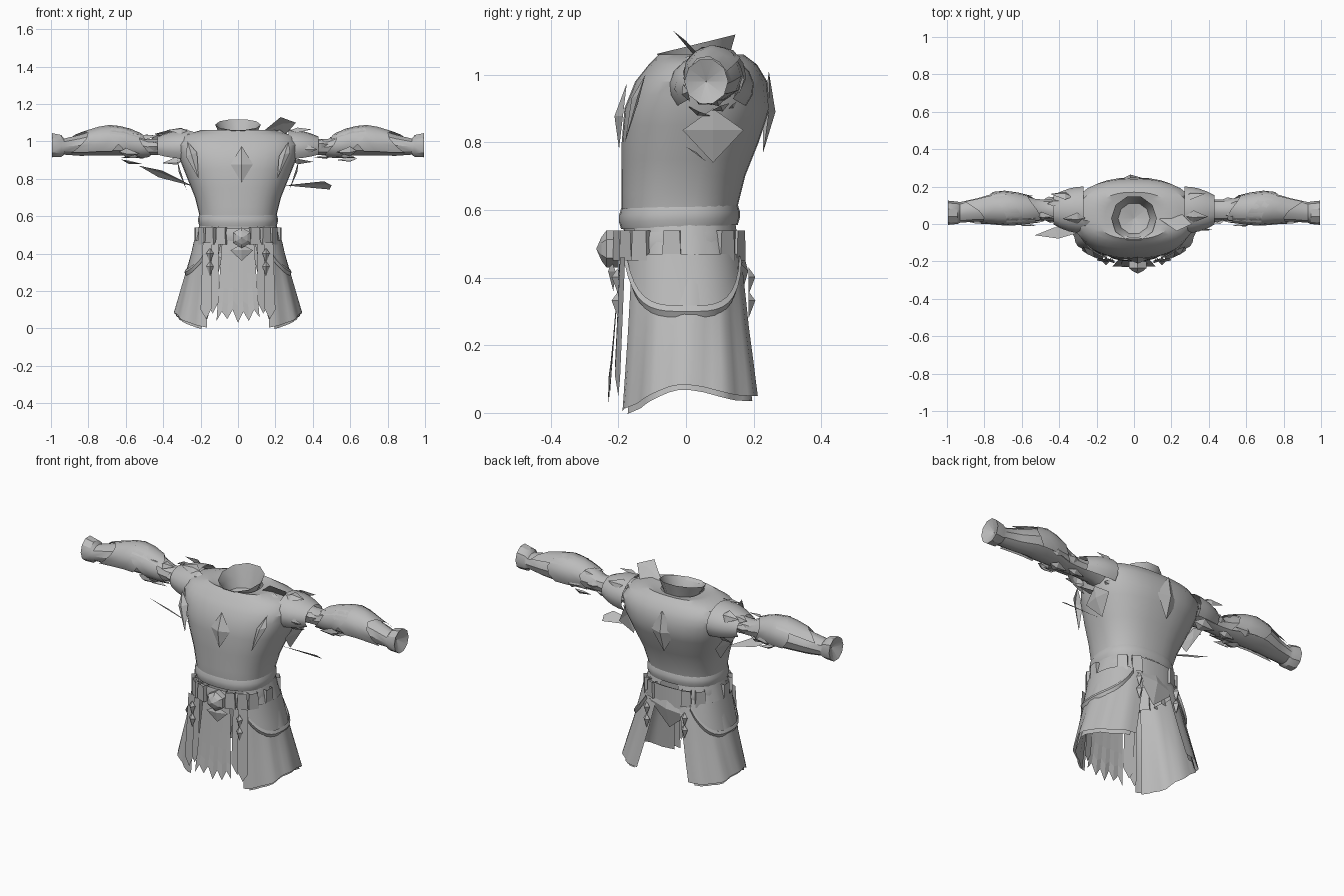
import bpy, math, random
from math import sin, cos, pi, radians
from mathutils import Vector as V

random.seed(4)
if "Cube" in bpy.data.objects:
    bpy.data.objects.remove(bpy.data.objects["Cube"])

GREY = (0.5, 0.5, 0.5, 1)
mat = bpy.data.materials.new("plain grey")
mat.use_nodes = True
mat.diffuse_color = GREY
mat.node_tree.nodes["Principled BSDF"].inputs["Base Color"].default_value = GREY


def make(name, verts, faces, smooth=True):
    me = bpy.data.meshes.new(name)
    me.from_pydata([tuple(v) for v in verts], [], faces)
    me.materials.append(mat)
    ob = bpy.data.objects.new(name, me)
    bpy.context.collection.objects.link(ob)
    if smooth:
        bpy.ops.object.select_all(action='DESELECT')
        ob.select_set(True)
        bpy.context.view_layer.objects.active = ob
        bpy.ops.object.shade_smooth_by_angle(angle=radians(35))
    return ob


def sheet(name, nu, nv, f, closed=False, smooth=True):
    """Surface grid from f(u, v), u and v from 0 to 1; closed wraps u."""
    cols = nu if closed else nu + 1
    verts = [V(f(i / nu, j / nv)) for j in range(nv + 1) for i in range(cols)]
    faces = []
    for j in range(nv):
        for i in range(nu):
            k = (i + 1) % cols
            faces.append((j * cols + i, j * cols + k, (j + 1) * cols + k, (j + 1) * cols + i))
    return make(name, verts, faces, smooth)


def shard(name, tip, base, side, bulge=(0, 0, 0), wide=0.35):
    """Kite-shaped plate from base to tip with a raised ridge point."""
    tip, base, side = V(tip), V(base), V(side)
    mid = base.lerp(tip, wide)
    verts = [base, mid + side, tip, mid - side, mid + V(bulge)]
    return make(name, verts, [(0, 1, 4), (1, 2, 4), (2, 3, 4), (3, 0, 4)], False)


def lookup(rows, t):
    t = max(0, min(1, t)) * (len(rows) - 1)
    i = min(int(t), len(rows) - 2)
    return [a + (b - a) * (t - i) for a, b in zip(rows[i], rows[i + 1])]


def squared(t):
    return math.copysign(abs(t) ** .83, t)


def oval(row, a, grow=0):
    z, w, front, back = row
    return ((w + grow) * squared(cos(a)),
            (front + back) / 2 + ((back - front) / 2 + grow) * squared(sin(a)), z)


# Torso shell: height, half width, front y, back y
BODY = [(.5, .2, -.18, .14), (.6, .205, -.19, .15), (.7, .23, -.19, .175),
        (.8, .27, -.19, .215), (.9, .31, -.182, .248), (.98, .33, -.15, .24),
        (1.03, .3, -.11, .21), (1.06, .2, -.08, .17), (1.05, .11, -.07, .13)]
sheet("torso", 32, 16, lambda u, v: oval(lookup(BODY, v), 2 * pi * u), True)

# Flared collar, higher at the back, with a closed throat: radius, height, tilt
COLLAR = [(.001, .97, 0), (.085, .99, 0), (.1, 1.04, .005), (.122, 1.09, .03)]


def collar(u, v):
    a = 2 * pi * u
    r, z, tilt = lookup(COLLAR, v)
    return (r * cos(a), .03 + r * sin(a), z + tilt * sin(a))


sheet("collar", 10, 3, collar, True)


# Waist band and belt
def band(name, z0, z1, row, tilt=0):
    def f(u, v):
        a = 2 * pi * u
        x, y, _ = oval((0, *row), a, .007 * sin(pi * v))
        return (x, y, z0 + (z1 - z0) * v + tilt * sin(a))
    sheet(name, 28, 3, f, True)


band("waist_band", .55, .61, (.207, -.192, .153), .006)
band("belt", .46, .535, (.212, -.195, .16))

# Skirt side panels with a curved hem, open at front and back
SKIRT = [(.58, .2, -.185, .145), (.42, .24, -.19, .175), (.25, .285, -.195, .2), (.05, .34, -.205, .235)]


def skirt_point(a, t, grow=0):
    return oval(lookup(SKIRT, t), a, grow)


for s, tag in ((1, "left"), (-1, "right")):
    def panel(u, v, grow=0):
        a = radians((-50 - 15 * v) * (1 - u) + (80 - 15 * v) * u)
        x, y, z = skirt_point(a, v, grow + .006 * v * sin(u * 30))
        hem = .04 * math.exp(-((u - .45) / .2) ** 2) - .045 * (1 - u) ** 3
        return (s * x, y, z + v * hem)

    def lining(u, v):
        x, y, z = panel(.05 + .9 * u, v, -.012)
        return (x, y, z - .015 * v)

    # Draped hip cloth with a raised strap along its edge
    def drape(u, v, grow=.01, high=.47):
        a = radians(-58 + 118 * u)
        bottom = .3 + .15 * abs(2 * u - 1) ** 3
        z = bottom + (high - bottom) * v
        x, y, _ = skirt_point(a, (.58 - z) / .53, grow)
        return (s * x, y, z)

    def strap(u, v):
        x, y, z = drape(u, 0, .012 + .008 * sin(pi * v))
        return (x, y, z + .035 * (v - .5))

    sheet(tag + "_skirt_panel", 20, 6, panel)
    sheet(tag + "_skirt_lining", 16, 4, lining)
    sheet(tag + "_hip_drape", 16, 3, drape)
    sheet(tag + "_hip_strap", 18, 2, strap)

    # Sleeve with closed cuff: x, centre y, centre z, half depth, half height
    ARM = [(.27, .075, .975, .075, .075), (.34, .075, .98, .065, .058), (.42, .075, .97, .055, .045),
           (.48, .075, .97, .055, .045), (.53, .075, .98, .06, .06), (.6, .08, .995, .075, .073),
           (.68, .085, 1.0, .085, .08), (.75, .085, .995, .078, .073), (.84, .075, .98, .062, .06),
           (.93, .062, .972, .055, .045), (.945, .06, .975, .06, .062), (.995, .06, .98, .065, .068),
           (.965, .06, .98, .001, .001)]

    def tube(u, v, grow=0):
        x, cy, cz, ry, rz = lookup(ARM, v)
        a = 2 * pi * u
        return (s * x, cy + (ry + grow) * cos(a), cz + (rz + grow) * sin(a))
    sheet(tag + "_sleeve", 10, 12, tube, True)

    # Bracer plates wrapping the forearm, with slanted edges
    for n, (t0, t1, a0, a1) in enumerate(((.33, .55, -.1, .4), (.28, .46, .35, .75), (.46, .68, .1, .6))):
        def plate(u, v):
            return tube(a0 + (a1 - a0) * u, t0 + (t1 - t0) * v + .05 * sin(5 * u + n), .01)
        sheet(f"{tag}_bracer_plate_{n + 1}", 6, 3, plate)

    # Rounded shoulder cap, open underneath
    def cap(u, v):
        a = pi * (-.2 + 1.4 * u)
        r = .12 - .045 * v * v
        return (s * (.27 + .16 * v), .075 + r * 1.05 * cos(a), .965 + r * .82 * sin(a))
    sheet(tag + "_shoulder_cap", 12, 4, cap)

    # Ragged shards ringing the shoulder, elbow and forearm
    rings = (("shoulder", .3, .105, 7, .12, .035), ("elbow", .5, .062, 6, .1, .025),
             ("forearm", .66, .085, 5, .11, .028))
    for part, x, r, count, length, wide in rings:
        for i in range(count):
            a = 2 * pi * i / count + random.uniform(-.3, .3)
            out = V((0, cos(a), sin(a)))
            across = V((0, -sin(a), cos(a))) * wide
            x0 = x + random.uniform(-.04, .03)
            base = V((s * x0, .075, .975)) + out * r * .85
            lean = -1 if part == "forearm" else random.choice((-1, 1))
            tip = base + V((s * lean * length, 0, 0)) + out * random.uniform(0, .025)
            shard(f"{tag}_{part}_shard_{i + 1}", tip, base, across, out * .015)

    # Plates lying on chest front and armpit
    shard(tag + "_chest_spike", (s * .21, -.18, .8), (s * .27, -.12, 1.0), (.03, 0, .01), (0, -.02, 0))
    shard(tag + "_armpit_plate", (s * .275, .08, .74), (s * .325, .08, .9), (0, .09, 0), (s * .012, 0, 0), .4)

    # Belt pouches, each a small box
    for n, deg in enumerate((-70, -52, -34, -5, 42, 64)):
        a = radians(deg)

        def pouch(u, v):
            b = 2 * pi * u + pi / 4
            x, y, _ = oval((0, .21, -.195, .16), a)
            flare = .04 - .006 * v
            p, q = flare * cos(b), .03 * sin(b)
            return (s * (x - p * sin(a) + q * cos(a)), y + p * cos(a) + q * sin(a), .45 + .09 * v)
        sheet(f"{tag}_pouch_{n + 1}", 4, 1, pouch, True, False)

    # Pendants hanging from the belt
    for where, x, y in (("front", .15, -.2), ("back", .12, .185)):
        d = -1 if y < 0 else 1
        for n, z in enumerate((.43, .36)):
            shard(f"{tag}_{where}_pendant_{n + 1}", (s * x, y, z - .08), (s * x, y, z),
                  (.02, 0, 0), (0, d * .02, 0))

    # Torn strips beside the tabard
    for n, (x, w, low) in enumerate(((.135, .03, .08), (.17, .03, .05))):
        make(f"{tag}_torn_strip_{n + 1}",
             [(s * (x - w), -.195, .46), (s * (x + w * .6), -.18, .46), (s * (x + w), -.195, low + .05),
              (s * x, -.2, low), (s * (x - w), -.21, low + .06)], [(0, 1, 2, 3, 4)], False)


# Ragged front tabard
def tabard(u, v):
    x = (u - .5) * (.17 + .06 * v)
    hem = (0, .05, .01, .06, -.01, .05, .0, .06, .02)[round(u * 8)]
    return (x, -.195 - .035 * v + .3 * x * x, .47 - .43 * v + hem * v ** 4)


sheet("front_tabard", 8, 5, tabard, smooth=False)

# Tall collar plate on the left shoulder
shard("left_collar_plate", (.31, .0, 1.1), (.13, .03, 1.05), (.01, .05, -.05), (0, -.01, .015), .6)

# Short back flap and hip cloth
shard("back_flap", (0, .15, .3), (0, .17, .47), (.12, 0, .02), (0, .02, 0), .3)
sheet("back_belt_plate", 8, 2,
      lambda u, v: oval((.41 + .13 * v, .22, -.2, .172), radians(55 + 70 * u)))

# Diamond ornaments on chest and back
shard("chest_gem", (.02, -.198, .78), (.02, -.175, .975), (.06, .0, 0), (0, -.025, 0), .5)
shard("back_gem", (-.02, .228, .77), (-.02, .245, 1.01), (.07, .008, 0), (0, .028, 0), .5)


# Hexagonal buckle with a pointed boss
def buckle(u, v):
    a = 2 * pi * u + pi / 2
    r = (.055, .055, .035, .001)[round(v * 3)]
    return (.02 + r * cos(a), (-.2, -.235, -.25, -.265)[round(v * 3)], .485 + r * sin(a))


sheet("belt_buckle", 6, 3, buckle, True, False)
shard("buckle_point", (.02, -.215, .36), (.02, -.22, .45), (.06, .01, 0), (0, -.012, 0))

# Long loose blades under the arms
shard("right_side_blade", (-.53, -.06, .87), (-.24, -.03, .76), (.01, -.03, .018), (0, 0, .006), .6)
shard("left_side_blade", (.25, .03, .765), (.5, .03, .765), (.015, .03, -.022), (0, 0, .006), .1)
